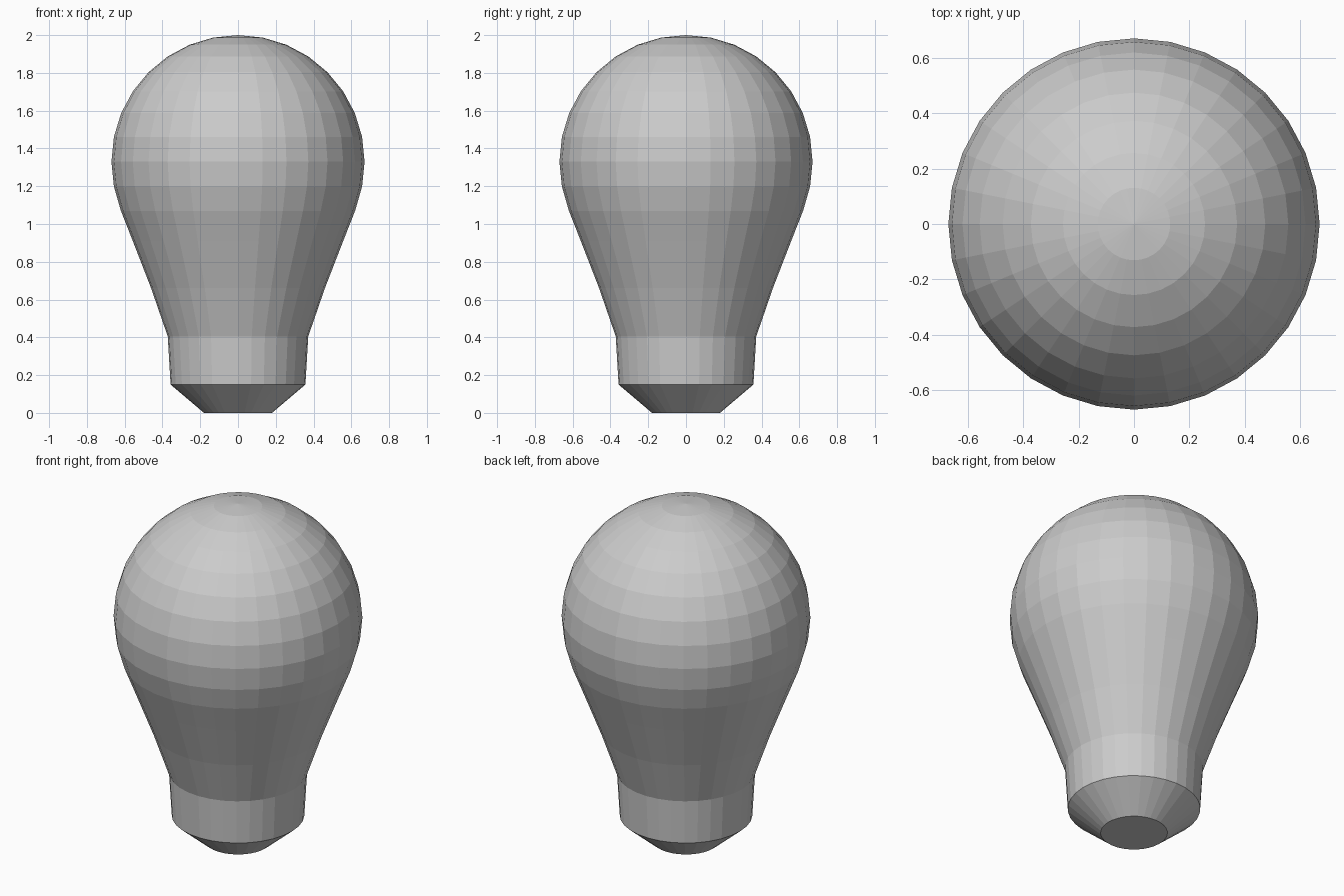
import bpy, bmesh
from math import sin, cos, pi

if "Cube" in bpy.data.objects:
    bpy.data.objects.remove(bpy.data.objects["Cube"])

SEGMENTS = 32
R, CENTER_Z = 0.67, 1.33
STEP = pi / 16

# Profile (radius, height): contact tip, screw base, tapered neck
profile = [(0.18, 0.0), (0.357, 0.15), (0.372, 0.405),
           (0.46, 0.66), (0.557, 0.91), (0.62, 1.07)]
# Round glass, from just below the equator to just below the top
profile += [(R * sin(i * STEP), CENTER_Z + R * cos(i * STEP)) for i in range(9, 0, -1)]

bm = bmesh.new()
rings = [[bm.verts.new((r * cos(2 * pi * k / SEGMENTS), r * sin(2 * pi * k / SEGMENTS), z))
          for k in range(SEGMENTS)] for r, z in profile]

# Walls between neighbouring rings
for low, high in zip(rings, rings[1:]):
    for k in range(SEGMENTS):
        n = (k + 1) % SEGMENTS
        bm.faces.new((low[k], low[n], high[n], high[k]))

# Flat bottom and pointed fan at the top
bm.faces.new(rings[0][::-1])
pole = bm.verts.new((0, 0, CENTER_Z + R))
for k in range(SEGMENTS):
    bm.faces.new((rings[-1][k], rings[-1][(k + 1) % SEGMENTS], pole))

mesh = bpy.data.meshes.new("light_bulb")
bm.to_mesh(mesh)
bm.free()
bpy.context.collection.objects.link(bpy.data.objects.new("light_bulb", mesh))
